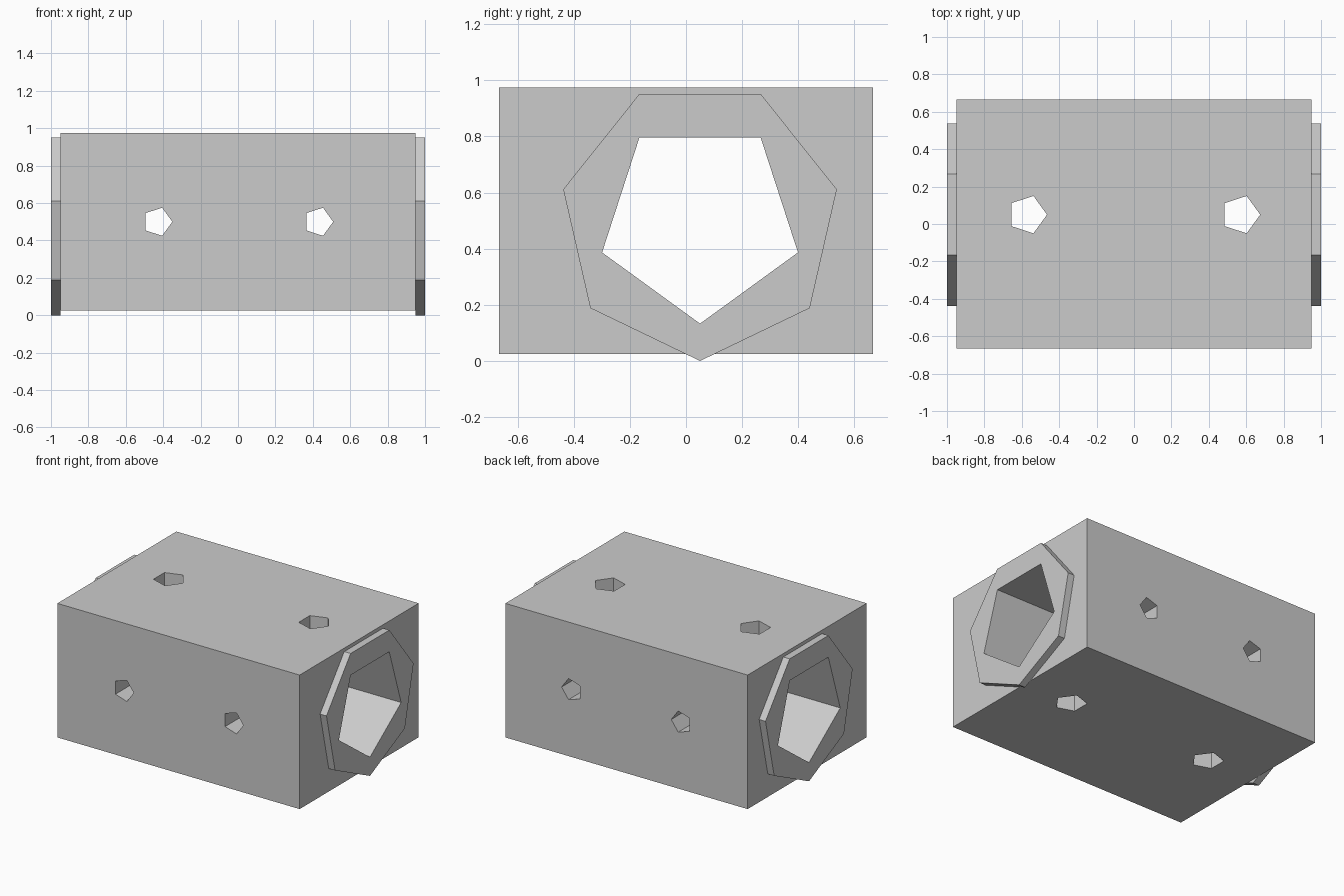
import bpy, bmesh, math
from mathutils import Vector

cube = bpy.data.objects.get("Cube")
if cube:
    bpy.data.objects.remove(cube, do_unlink=True)

grey = bpy.data.materials.new("plain grey")
grey.use_nodes = True
colour = (0.6, 0.6, 0.6, 1)
grey.diffuse_color = colour
grey.node_tree.nodes["Principled BSDF"].inputs["Base Color"].default_value = colour

X, Y, Z = Vector((1, 0, 0)), Vector((0, 1, 0)), Vector((0, 0, 1))
AXIS_Y, AXIS_Z = 0.05, 0.5


def make_object(name, bm):
    bmesh.ops.recalc_face_normals(bm, faces=bm.faces[:])
    mesh = bpy.data.meshes.new(name)
    bm.to_mesh(mesh)
    bm.free()
    mesh.materials.append(grey)
    obj = bpy.data.objects.new(name, mesh)
    bpy.context.collection.objects.link(obj)
    return obj


def prism(name, sides, radius, centre, length, axis, point):
    """Regular prism along axis, with one corner aimed at point."""
    bm = bmesh.new()
    side = axis.cross(point)
    ring = []
    for i in range(sides):
        a = math.tau * i / sides
        offset = (point * math.cos(a) + side * math.sin(a)) * radius
        ring.append(bm.verts.new(Vector(centre) + offset - axis * length / 2))
    base = bm.faces.new(ring)
    top = bmesh.ops.extrude_face_region(bm, geom=[base])["geom"]
    moved = [v for v in top if isinstance(v, bmesh.types.BMVert)]
    bmesh.ops.translate(bm, verts=moved, vec=axis * length)
    return make_object(name, bm)


def cut(target, cutter):
    mod = target.modifiers.new("cut", "BOOLEAN")
    mod.operation = "DIFFERENCE"
    mod.solver = "EXACT"
    mod.object = cutter
    bpy.context.view_layer.objects.active = target
    bpy.ops.object.modifier_apply(modifier=mod.name)


# Rectangular block
bm = bmesh.new()
bmesh.ops.create_cube(bm, size=1)
bmesh.ops.scale(bm, verts=bm.verts[:], vec=(1.9, 1.333, 0.95))
bmesh.ops.translate(bm, verts=bm.verts[:], vec=(0, 0, AXIS_Z))
block = make_object("block", bm)

# Seven-sided end flanges
flanges = [
    prism(name, 7, 0.5, (x, AXIS_Y, AXIS_Z), 0.05, X, -Z)
    for name, x in (("left_flange", 0.975), ("right_flange", -0.975))
]

# Five-sided bore through the block and both flanges
bore = prism("bore_cutter", 5, 0.367, (0, AXIS_Y, AXIS_Z), 3, X, -Z)
cutters = [bore]
for part in [block] + flanges:
    cut(part, bore)

# Small five-sided cross holes, front to back and top to bottom
for s in (-1, 1):
    cutters.append(prism("side_hole_cutter", 5, 0.079, (s * 0.43, 0, AXIS_Z), 3, Y, X))
    cutters.append(prism("top_hole_cutter", 5, 0.105, (s * 0.57, AXIS_Y, AXIS_Z), 3, Z, X))
for cutter in cutters[1:]:
    cut(block, cutter)

for cutter in cutters:
    bpy.data.objects.remove(cutter, do_unlink=True)
